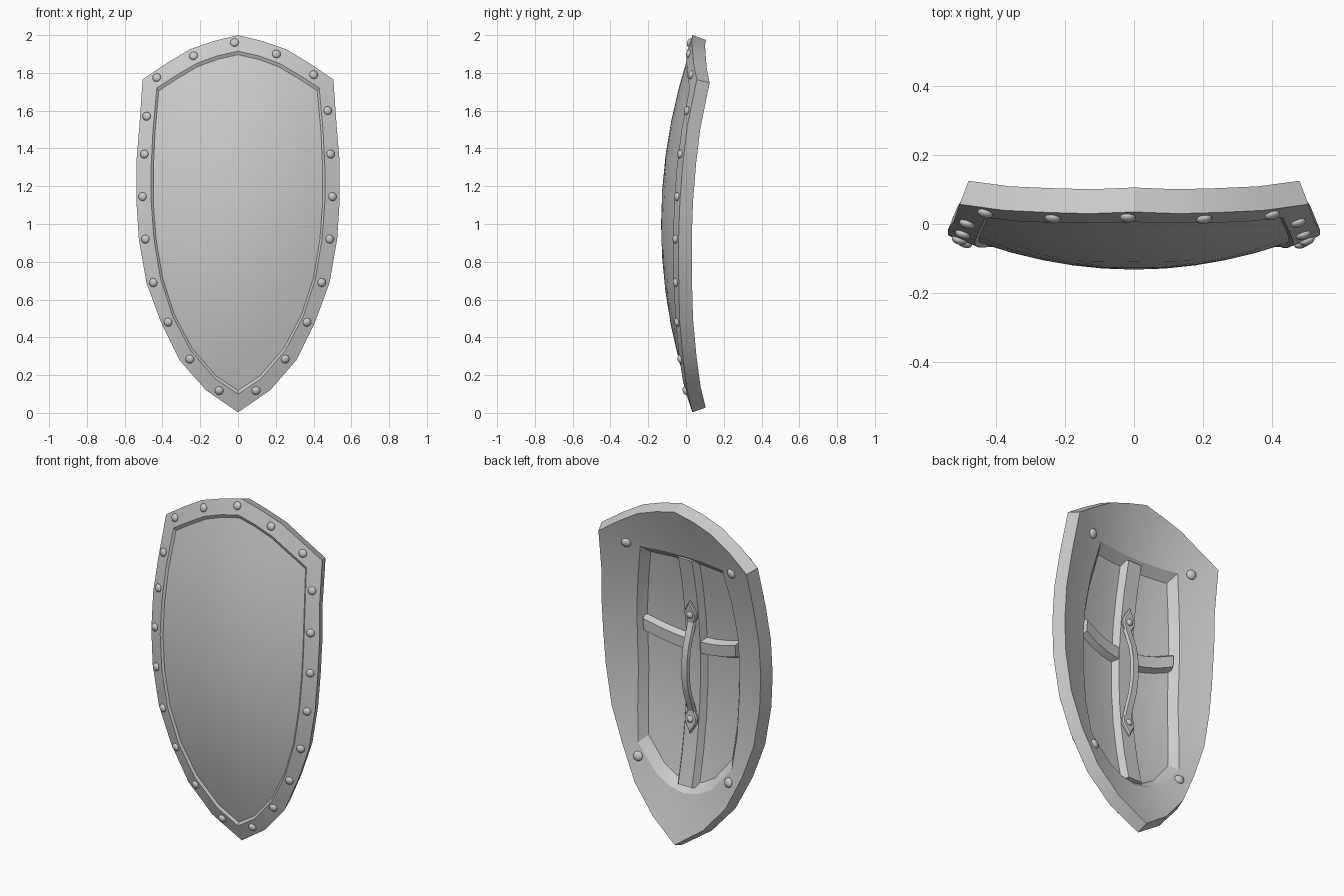
import bpy, bmesh
from mathutils import Vector

if "Cube" in bpy.data.objects:
    bpy.data.objects.remove(bpy.data.objects["Cube"])

A, B = 0.38, 0.18  # sideways and vertical curvature of the shield


def normal(x, z):
    return Vector((-2 * A * x, 1, -2 * B * (z - 1))).normalized()


def surf(x, z, d=0.0):
    """Point at depth d behind the curved front surface."""
    return Vector((x, -0.145 + A * x * x + B * (z - 1) ** 2, z)) + normal(x, z) * d


def finish(bm, name, angle=0.5):
    bmesh.ops.recalc_face_normals(bm, faces=bm.faces)
    me = bpy.data.meshes.new(name)
    bm.to_mesh(me)
    bm.free()
    ob = bpy.data.objects.new(name, me)
    bpy.context.collection.objects.link(ob)
    bpy.ops.object.select_all(action='DESELECT')
    ob.select_set(True)
    bpy.context.view_layer.objects.active = ob
    bpy.ops.object.shade_smooth_by_angle(angle=angle)
    return ob


def loft(bm, rings, closed=True):
    """Join vertex rings with quads; return the vertex rings."""
    vs = [[bm.verts.new(p) for p in r] for r in rings]
    for a, b in zip(vs, vs[1:]):
        n = len(a)
        for i in range(n):
            j = (i + 1) % n
            bm.faces.new((a[i], a[j], b[j], b[i]))
    return vs


def full(half):
    return half + [(-x, z) for x, z in half[-2:0:-1]]


def scaled(pts, s, t=None):
    return [(x * s, 1 + (z - 1) * (t or s)) for x, z in pts]


# Half outlines (x, z): outer edge, rim inner edge, recess in the back
outer = full([(0, 2), (.13, 1.968), (.255, 1.925), (.38, 1.85), (.505, 1.765), (.522, 1.52),
              (.538, 1.33), (.538, 1.12), (.525, .92), (.485, .69), (.41, .485),
              (.31, .28), (.17, .12), (0, .003)])
inner = full([(0, 1.915), (.11, 1.89), (.22, 1.85), (.33, 1.785), (.43, 1.72), (.45, 1.5),
              (.46, 1.3), (.46, 1.12), (.445, .92), (.41, .71), (.345, .51),
              (.25, .33), (.12, .18), (0, .1)])
recess = full([(0, 1.7), (.07, 1.7), (.14, 1.7), (.21, 1.7), (.28, 1.7), (.32, 1.5),
               (.345, 1.3), (.35, 1.12), (.345, .92), (.34, .7), (.32, .5),
               (.19, .35), (.1, .3), (0, .28)])
middle = [((a + c) / 2, (b + d) / 2) for (a, b), (c, d) in zip(outer, recess)]
floor = scaled(recess, .87, .92)
FLOOR = 0.037

# Shield body: front panel, rim, edge, back and recess in one closed shell
layers = [(scaled(inner, s), .013) for s in (.2, .4, .6, .8, .984)]
layers += [(inner, 0), (outer, 0), (outer, .075), (middle, .075), (recess, .075)]
layers += [(scaled(floor, s), FLOOR) for s in (1, .75, .5, .25)]
bm = bmesh.new()
rings = loft(bm, [[surf(x, z, d) for x, z in pts] for pts, d in layers])
for ring, d in ((rings[0], .013), (rings[-1], FLOOR)):
    c = bm.verts.new(surf(0, 1, d))
    for i, v in enumerate(ring):
        bm.faces.new((c, v, ring[(i + 1) % len(ring)]))
finish(bm, "shield_body", 0.4)


# Raised ribs in the recess, trapezoid section
def rib(name, path, w, across):
    ux, uz = across
    bm = bmesh.new()
    secs = []
    for x, z in path:
        secs.append([surf(x + ux * w * k, z + uz * w * k, d) for k, d in
                     ((-1, FLOOR - .008), (-.62, .072), (.62, .072), (1, FLOOR - .008))])
    vs = loft(bm, secs)
    bm.faces.new(vs[0])
    bm.faces.new(vs[-1])
    finish(bm, name)


rib("vertical_rib", [(0, .32 + i * .17) for i in range(9)], .075, (1, 0))
for side, tag in ((1, "left"), (-1, "right")):
    xs = [.05, .13, .22, .315]
    rib("cross_rib_" + tag, [(side * x, 1.13 + .65 * x * x) for x in xs], .055, (0, 1))


# Rivets
def rivet(name, x, z, d, r, flat=.6):
    bm = bmesh.new()
    bmesh.ops.create_uvsphere(bm, u_segments=12, v_segments=8, radius=r)
    for v in bm.verts:
        v.co.z *= flat
    ob = finish(bm, name, 1.0)
    ob.location = surf(x, z, d)
    ob.rotation_euler = normal(x, z).to_track_quat('Z', 'Y').to_euler()


side_rivets = [(.49, 1.37), (.5, 1.145), (.485, .92), (.443, .69), (.365, .48), (.25, .285), (.095, .118)]
top_rivets = [(-.018, 1.96), (.203, 1.90), (.4, 1.79), (.475, 1.6), (-.235, 1.89), (-.43, 1.775), (-.483, 1.57)]
for x, z in top_rivets + side_rivets + [(-x - .005, z) for x, z in side_rivets]:
    rivet("rim_rivet", x, z, -.002, .023)
for s in (1, -1):
    for x, z in ((.36, 1.71), (.31, .425)):
        rivet("back_rivet", s * x, z, .077, .028)

# Handle mounting plates with rivets
for z0 in (1.33, .70):
    bm = bmesh.new()
    diamond = [(0, .085), (.042, .015), (.042, -.015), (0, -.085), (-.042, -.015), (-.042, .015)]
    vs = loft(bm, [[surf(x * k, z0 + z * k, d) for x, z in diamond]
                   for k, d in ((1, .066), (1, .082), (.85, .09))])
    bm.faces.new(vs[0])
    bm.faces.new(vs[-1])
    finish(bm, "handle_plate")
    rivet("handle_rivet", 0, z0, .091, .02)

# Bowed grip strap between the plates
grip = [(1.29, .078), (1.24, .1), (1.16, .134), (1.08, .15), (1.015, .154),
        (.95, .15), (.87, .134), (.79, .1), (.74, .078)]
bm = bmesh.new()
vs = loft(bm, [[surf(-.027, z, d - .009), surf(.027, z, d - .009),
                surf(.02, z, d + .009), surf(-.02, z, d + .009)] for z, d in grip])
bm.faces.new(vs[0])
bm.faces.new(vs[-1])
finish(bm, "handle_grip")
